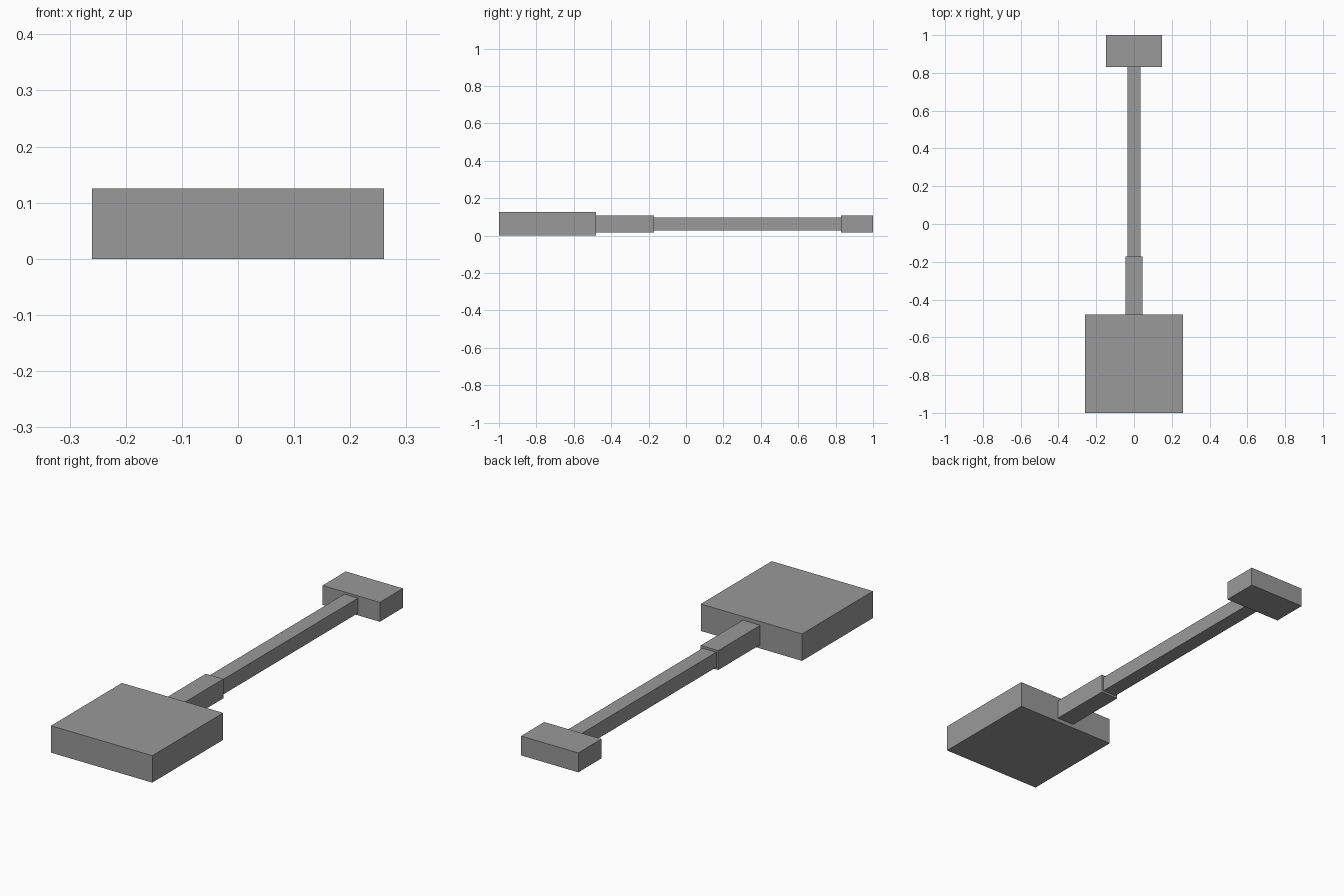
import bpy

# Remove the default cube
default = bpy.data.objects.get("Cube")
if default:
    bpy.data.objects.remove(default, do_unlink=True)

# Single flat grey
grey = bpy.data.materials.new("plain grey")
grey.use_nodes = True
colour = (0.32, 0.32, 0.32, 1.0)
grey.diffuse_color = colour
grey.node_tree.nodes["Principled BSDF"].inputs["Base Color"].default_value = colour

MID_Z = 0.0625  # every part is centred on this height


def box(name, width, y0, y1, height):
    """Box centred on x = 0 and MID_Z, running from y0 to y1."""
    bpy.ops.mesh.primitive_cube_add(size=1, location=(0, (y0 + y1) / 2, MID_Z))
    part = bpy.context.object
    part.name = part.data.name = name
    part.scale = (width, y1 - y0, height)
    bpy.ops.object.transform_apply(location=False, rotation=False, scale=True)
    part.data.materials.append(grey)
    return part


# Spade parts from the blade at the front to the grip at the back
box("blade", 0.52, -1.0, -0.48, 0.125)
box("socket", 0.09, -0.48, -0.172, 0.09)
box("shaft", 0.07, -0.172, 0.83, 0.07)
box("grip", 0.294, 0.83, 1.0, 0.09)
